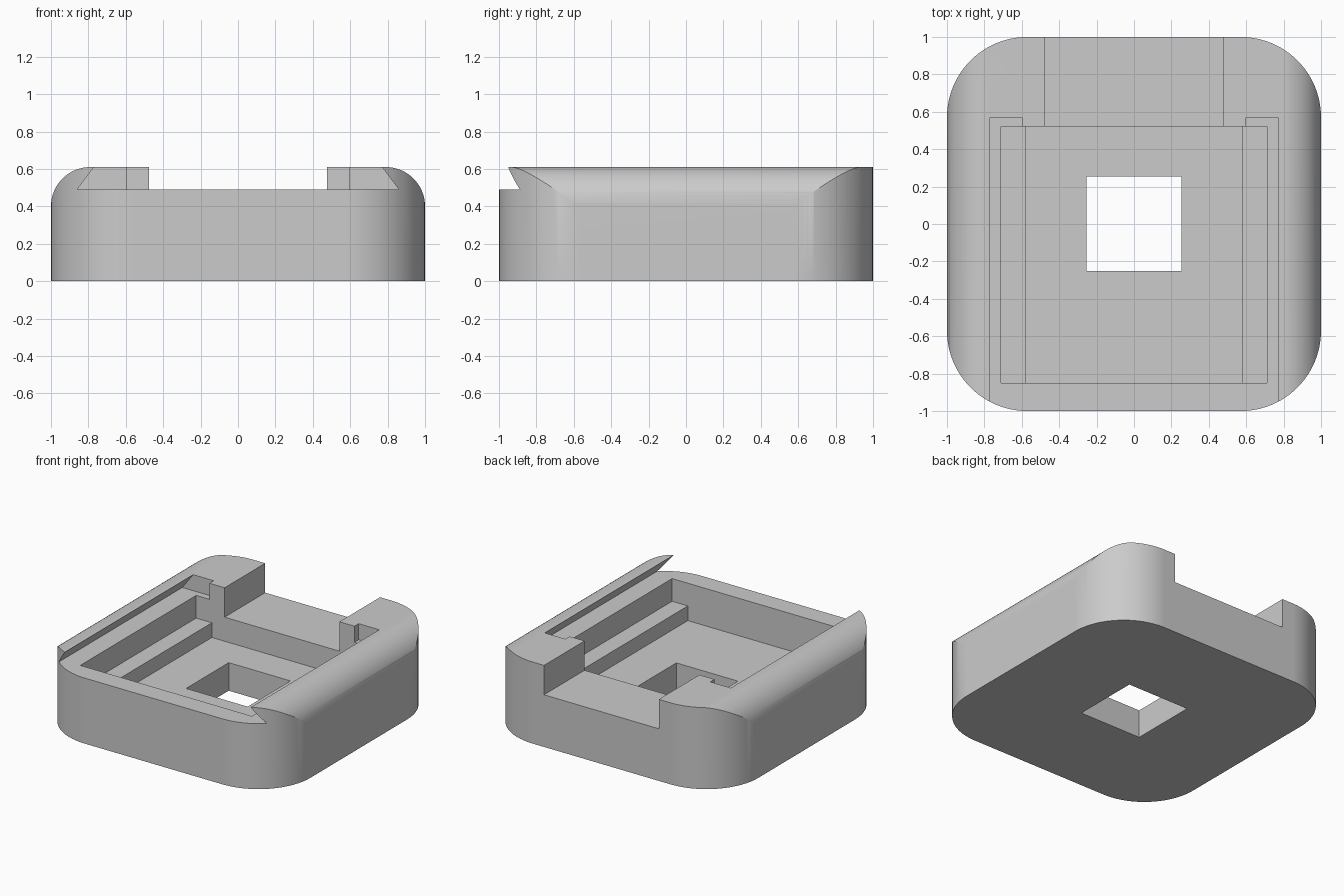
import bpy
import bmesh
from math import sin, cos, pi, radians
from mathutils import Vector

cube = bpy.data.objects.get("Cube")
if cube:
    bpy.data.objects.remove(cube, do_unlink=True)

HEIGHT = 0.61
FLOOR, LEDGE, SLOT, NOTCH = 0.21, 0.32, 0.49, 0.39

grey = bpy.data.materials.new("light grey plastic")
grey.use_nodes = True
grey.diffuse_color = (0.6, 0.6, 0.6, 1)
grey.node_tree.nodes["Principled BSDF"].inputs["Base Color"].default_value = (0.6, 0.6, 0.6, 1)


def prism(name, points, offset):
    """Extrude a closed outline of 3D points along an offset."""
    bm = bmesh.new()
    face = bm.faces.new([bm.verts.new(p) for p in points])
    grown = bmesh.ops.extrude_face_region(bm, geom=[face])
    moved = [v for v in grown["geom"] if isinstance(v, bmesh.types.BMVert)]
    bmesh.ops.translate(bm, verts=moved, vec=Vector(offset))
    bmesh.ops.recalc_face_normals(bm, faces=bm.faces)
    mesh = bpy.data.meshes.new(name)
    bm.to_mesh(mesh)
    bm.free()
    mesh.materials.append(grey)
    obj = bpy.data.objects.new(name, mesh)
    bpy.context.collection.objects.link(obj)
    return obj


def box(name, x0, x1, y0, y1, z0, z1):
    outline = [(x0, y0, z0), (x1, y0, z0), (x1, y1, z0), (x0, y1, z0)]
    return prism(name, outline, (0, 0, z1 - z0))


def along_y(name, profile, y0, y1):
    return prism(name, [(x, y0, z) for x, z in profile], (0, y1 - y0, 0))


def arc(cx, cy, r, start, end, steps):
    angles = [radians(start + (end - start) * i / steps) for i in range(steps + 1)]
    return [(cx + r * cos(a), cy + r * sin(a)) for a in angles]


def combine(target, tool, operation):
    mod = target.modifiers.new("cut", "BOOLEAN")
    mod.operation = operation
    mod.solver = "EXACT"
    mod.object = tool
    bpy.context.view_layer.objects.active = target
    bpy.ops.object.modifier_apply(modifier=mod.name)
    bpy.data.objects.remove(tool, do_unlink=True)


# Body: rounded square plan
R = 0.43
plan = []
for i, (sx, sy) in enumerate([(1, 1), (-1, 1), (-1, -1), (1, -1)]):
    plan += arc(sx * (1 - R), sy * (1 - R), R, i * 90, i * 90 + 90, 24)
body = prism("tray_body", [(x, y, 0) for x, y in plan], (0, 0, HEIGHT))

# Rounded upper long edges
E = 0.21
right = arc(1 - E, HEIGHT - E, E, 0, 90, 16)
left = [(-x, z) for x, z in reversed(right)]
# the wider skirt below the rounding keeps the plan sides untouched
profile = [(-1.001, -0.2), (1.001, -0.2), (1.001, HEIGHT - E)] + right[1:]
profile += left[:-1] + [(-1.001, HEIGHT - E)]
combine(body, along_y("edge_profile", profile, -1.2, 1.2), "INTERSECT")

# Dovetail slot open at the front
slot = [(0.86, SLOT), (0.77, HEIGHT), (0.70, 0.8)]
slot[2] = (0.77, 0.8)
mirrored = [(-x, z) for x, z in reversed(slot)]
combine(body, along_y("slot_cutter", slot + mirrored, -1.2, 0.52), "DIFFERENCE")

# Slot ends reach a little further back beside the stops
for s in (-1, 1):
    end = [(s * x, z) for x, z in [(0.6, SLOT)] + slot + [(0.6, 0.8)]]
    combine(body, along_y("slot_end_cutter", end, 0.3, 0.57), "DIFFERENCE")

# Stepped pocket, back notch and centre opening
cuts = [
    ("ledge_cutter", -0.71, 0.71, -0.85, 0.52, LEDGE, 0.7),
    ("floor_cutter", -0.58, 0.58, -0.85, 0.52, FLOOR, 0.7),
    ("notch_cutter", -0.475, 0.475, 0.4, 1.2, NOTCH, 0.8),
    ("opening_cutter", -0.255, 0.255, -0.25, 0.255, -0.2, 0.5),
]
for cut in cuts:
    combine(body, box(*cut), "DIFFERENCE")

# Smooth rounded surfaces, crisp edges
bpy.ops.object.select_all(action="DESELECT")
body.select_set(True)
bpy.context.view_layer.objects.active = body
bpy.ops.object.shade_smooth_by_angle(angle=radians(25))
weighted = body.modifiers.new("weighted normals", "WEIGHTED_NORMAL")
weighted.keep_sharp = True
